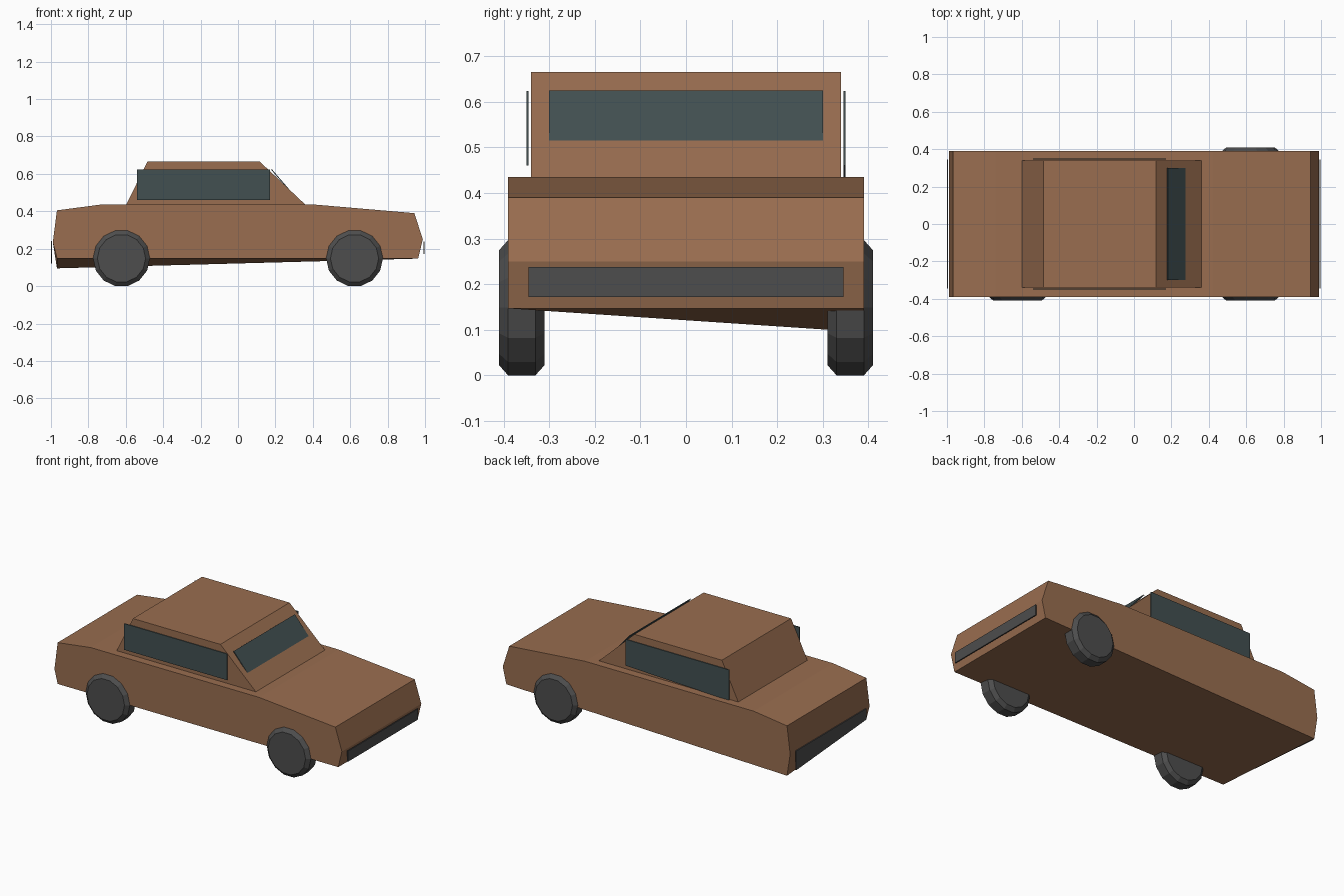
import bpy, bmesh, math
from mathutils import Matrix

if "Cube" in bpy.data.objects:
    bpy.data.objects.remove(bpy.data.objects["Cube"])


def material(name, rgb):
    m = bpy.data.materials.new(name)
    m.diffuse_color = (*rgb, 1)
    m.use_nodes = True
    m.node_tree.nodes["Principled BSDF"].inputs["Base Color"].default_value = m.diffuse_color
    return m


PAINT = material("brown_paint", (0.32, 0.155, 0.08))
GLASS = material("dark_glass", (0.055, 0.08, 0.083))
RUBBER = material("dark_rubber", (0.075, 0.075, 0.075))


def finish(name, bm, mat):
    bmesh.ops.recalc_face_normals(bm, faces=bm.faces[:])
    me = bpy.data.meshes.new(name)
    bm.to_mesh(me)
    bm.free()
    me.materials.append(mat)
    ob = bpy.data.objects.new(name, me)
    bpy.context.collection.objects.link(ob)
    return ob


def prism(name, profile, y0, y1, mat, sag=None):
    """Extrude an x/z profile from y0 to y1; sag = (vertex index on the y1 side, drop)."""
    bm = bmesh.new()
    a = [bm.verts.new((x, y0, z)) for x, z in profile]
    b = [bm.verts.new((x, y1, z)) for x, z in profile]
    n = len(profile)
    if sag:
        for i in sag[0]:
            b[i].co.z -= sag[1]
    bm.faces.new(a)
    bm.faces.new(b)
    for i in range(n):
        j = (i + 1) % n
        bm.faces.new((a[i], a[j], b[j], b[i]))
    return finish(name, bm, mat)


# Lower body: the floor sags at its rear far corner
hull = [(-0.968, 0.148), (-0.99, 0.235), (-0.968, 0.405), (-0.74, 0.435),
        (0.42, 0.435), (0.943, 0.39), (0.988, 0.25), (0.963, 0.147)]
prism("body", hull, -0.39, 0.39, PAINT, ([0], 0.053))

# Cabin
prism("cabin", [(-0.6, 0.43), (-0.485, 0.665), (0.117, 0.665), (0.366, 0.43)],
      -0.34, 0.34, PAINT)


# Side windows, the far one dropping at its rear lower corner
def window(name, y0, y1, rear_bottom):
    prism(name, [(-0.54, rear_bottom), (-0.54, 0.623), (0.17, 0.623), (0.17, 0.46)],
          y0, y1, GLASS)


window("front_side_window", -0.35, -0.345, 0.46)
window("back_side_window", 0.345, 0.35, 0.432)

# Windscreen: thin pane whose lower edge sinks into the cabin slope
prism("windscreen", [(0.177, 0.622), (0.181, 0.625), (0.282, 0.508), (0.278, 0.505)],
      -0.3, 0.3, GLASS)

# Bumpers, the rear one sagging like the floor
prism("front_bumper", [(0.991, 0.172), (0.991, 0.238), (0.998, 0.238), (0.998, 0.172)],
      -0.345, 0.345, RUBBER)
prism("rear_bumper", [(-0.994, 0.172), (-0.994, 0.24), (-1.0, 0.24), (-1.0, 0.172)],
      -0.345, 0.345, RUBBER, ([0, 3], 0.052))


# Wheels: 14-sided drums with chamfered rims, three in all
def wheel(name, x, y, sides=14, r=0.152, rim=0.129):
    bm = bmesh.new()
    rings = []
    for dy, rad in ((-0.05, rim), (-0.03, r), (0.03, r), (0.05, rim)):
        ring = []
        for i in range(sides):
            t = 2 * math.pi * (i + 0.5) / sides
            ring.append(bm.verts.new((rad * math.sin(t), dy, rad * math.cos(t))))
        rings.append(ring)
    for p, q in zip(rings, rings[1:]):
        for i in range(sides):
            j = (i + 1) % sides
            bm.faces.new((p[i], p[j], q[j], q[i]))
    bm.faces.new(rings[0])
    bm.faces.new(rings[-1])
    bm.transform(Matrix.Translation((x, y, 0.1485)))
    finish(name, bm, RUBBER)


for name, x, y in (("front_wheel_near", 0.623, -0.36),
                   ("front_wheel_far", 0.623, 0.36),
                   ("rear_wheel_near", -0.623, -0.36)):
    wheel(name, x, y)
